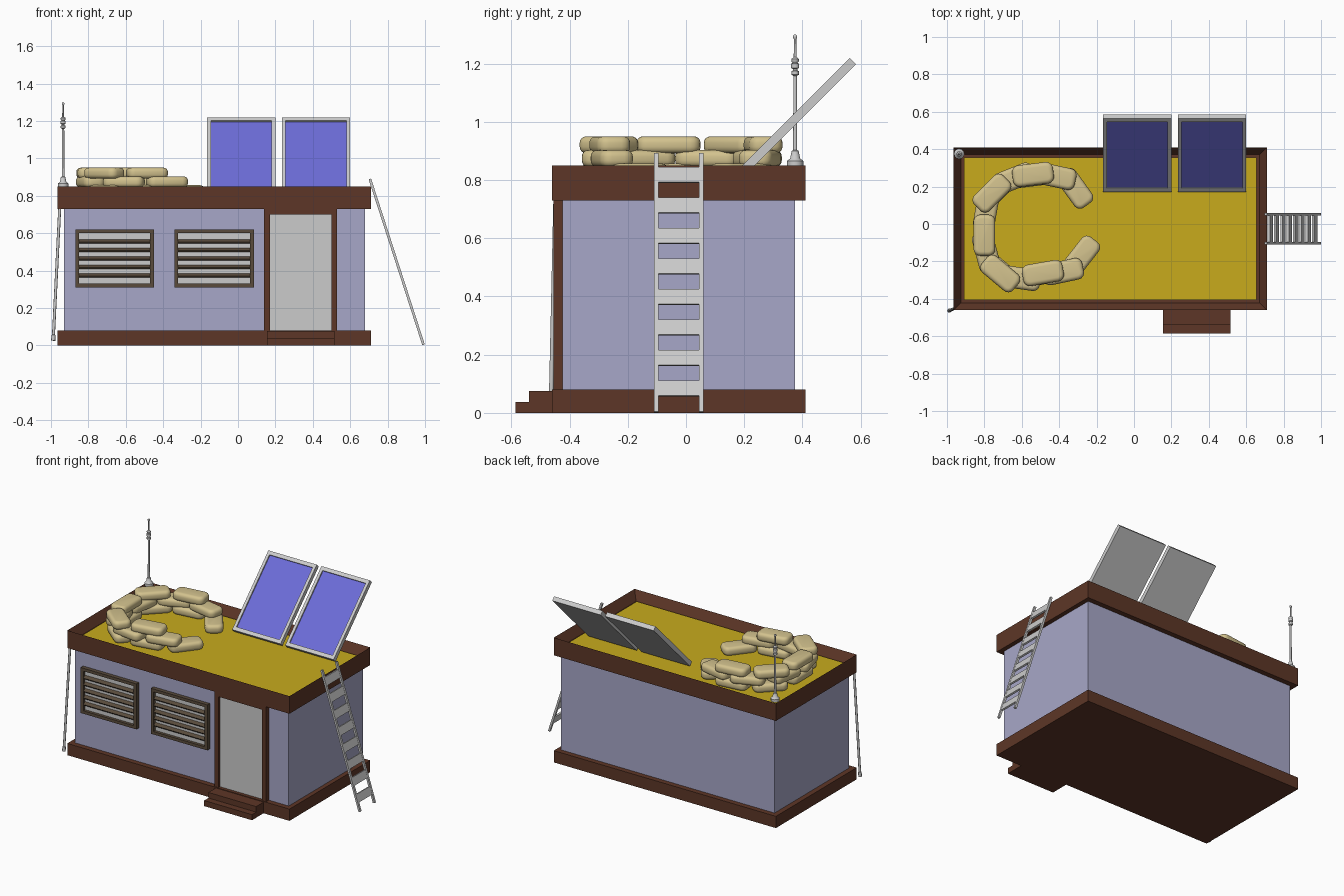
import bpy, bmesh, math
from mathutils import Vector, Matrix

if "Cube" in bpy.data.objects:
    bpy.data.objects.remove(bpy.data.objects["Cube"])


def material(name, *rgb):
    m = bpy.data.materials.new(name)
    m.diffuse_color = (*rgb, 1)
    m.use_nodes = True
    m.node_tree.nodes["Principled BSDF"].inputs["Base Color"].default_value = m.diffuse_color
    return m


WALL = material("wall_paint", .39, .39, .58)
BROWN = material("brown_trim", .11, .037, .02)
YELLOW = material("roof_yellow", .58, .41, .012)
BLUE = material("solar_blue", .15, .15, .69)
SAND = material("sand_cloth", .65, .54, .27)
FRAME = material("window_brown", .10, .07, .045)


def finish(name, bm, mat=None, smooth=False):
    bmesh.ops.recalc_face_normals(bm, faces=bm.faces)
    me = bpy.data.meshes.new(name)
    bm.to_mesh(me)
    bm.free()
    ob = bpy.data.objects.new(name, me)
    bpy.context.collection.objects.link(ob)
    if mat:
        me.materials.append(mat)
    if smooth:
        bpy.ops.object.select_all(action='DESELECT')
        ob.select_set(True)
        bpy.context.view_layer.objects.active = ob
        bpy.ops.object.shade_smooth_by_angle(angle=math.radians(45))
    return ob


def add_box(bm, x, y, z, m=Matrix()):
    """Add a box given (min, max) per axis, then transformed by m."""
    c = Vector((sum(x) / 2, sum(y) / 2, sum(z) / 2))
    s = Matrix.Diagonal((x[1] - x[0], y[1] - y[0], z[1] - z[0], 1))
    return bmesh.ops.create_cube(bm, size=1, matrix=m @ Matrix.Translation(c) @ s)


def box(name, x, y, z, mat=None):
    bm = bmesh.new()
    add_box(bm, x, y, z)
    return finish(name, bm, mat)


def lathe(name, profile, base, axis=(0, 0, 1), sides=12):
    """Revolve (radius, height) points about an axis through base."""
    bm = bmesh.new()
    rot = Vector((0, 0, 1)).rotation_difference(Vector(axis)).to_matrix()
    rings = []
    for r, h in profile:
        rings.append([bm.verts.new(Vector(base) + rot @ Vector(
            (r * math.cos(k * math.tau / sides), r * math.sin(k * math.tau / sides), h)))
            for k in range(sides)])
    for a, b in zip(rings, rings[1:]):
        for k in range(sides):
            j = (k + 1) % sides
            bm.faces.new((a[k], a[j], b[j], b[k]))
    bm.faces.new(rings[0])
    bm.faces.new(rings[-1])
    return finish(name, bm, None, True)


# Building body and base
box("base_slab", (-.965, .71), (-.46, .41), (0, .08), BROWN)
box("walls", (-.93, .68), (-.425, .375), (.08, .75), WALL)

# Roof parapet: a slab whose top is inset and pushed down
bm = bmesh.new()
add_box(bm, (-.965, .71), (-.46, .41), (.73, .85))
bm.normal_update()
top = max(bm.faces, key=lambda f: f.calc_center_median().z)
bmesh.ops.inset_individual(bm, faces=[top], thickness=.055)
bmesh.ops.translate(bm, verts=top.verts, vec=(0, 0, -.06))
finish("roof_parapet", bm, BROWN)
box("roof_floor", (-.91, .655), (-.405, .355), (.78, .80), YELLOW)

# Door with frame and steps
box("door", (.165, .505), (-.437, -.42), (.08, .705))
bm = bmesh.new()
for x, z in [((.14, .17), (.08, .73)), ((.50, .53), (.08, .73)), ((.17, .50), (.70, .73))]:
    add_box(bm, x, (-.455, -.42), z)
finish("door_frame", bm, BROWN)
box("upper_step", (.155, .515), (-.54, -.455), (0, .076), BROWN)
box("lower_step", (.155, .515), (-.585, -.535), (0, .038), BROWN)

# Louvred windows
for side, x0, x1 in (("left", -.87, -.45), ("right", -.34, .085)):
    box(side + "_window_pane", (x0 + .01, x1 - .01), (-.432, -.42), (.32, .61))
    bm = bmesh.new()
    for x, z in [((x0, x0 + .02), (.31, .62)), ((x1 - .02, x1), (.31, .62)),
                 ((x0 + .02, x1 - .02), (.31, .33)), ((x0 + .02, x1 - .02), (.60, .62))]:
        add_box(bm, x, (-.452, -.42), z)
    for k in range(5):
        m = Matrix.Translation((0, -.438, .33 + .27 * (k + 1) / 6)) @ Matrix.Rotation(math.radians(35), 4, 'X')
        add_box(bm, (x0 + .02, x1 - .02), (-.012, .012), (-.005, .005), m)
    finish(side + "_window_louvres", bm, FRAME)

# Ladder leaning on the right side, flat rungs lying in the ladder plane
foot, head = Vector((.992, 0, .003)), Vector((.705, 0, .89))
d = head - foot
tilt = Matrix.Translation(foot) @ Matrix.Rotation(math.atan2(d.x, d.z), 4, 'Y')
bm = bmesh.new()
for y in (-.11, .045):
    add_box(bm, (-.007, .007), (y, y + .015), (0, d.length), tilt)
for k in range(8):
    h = (.08 + .1049 * k) * d.length / d.z
    add_box(bm, (-.006, .006), (-.096, .046), (h - .027, h + .027), tilt)
finish("ladder", bm)

# Tilted solar panels: recessed blue face in a grey tray
slope = Matrix.Translation((0, .172, .828)) @ Matrix.Rotation(math.radians(45), 4, 'X')
for side, x0 in (("left", -.165), ("right", .235)):
    x1, L = x0 + .365, .553
    bm = bmesh.new()
    add_box(bm, (x0, x1), (0, L), (-.03, -.015), slope)
    for x, y in [((x0, x0 + .02), (0, L)), ((x1 - .02, x1), (0, L)),
                 ((x0 + .02, x1 - .02), (0, .025)), ((x0 + .02, x1 - .02), (L - .025, L))]:
        add_box(bm, x, y, (-.015, 0), slope)
    finish(side + "_solar_frame", bm)
    bm = bmesh.new()
    add_box(bm, (x0 + .02, x1 - .02), (.025, L - .025), (-.015, -.009), slope)
    finish(side + "_solar_cells", bm, BLUE)

# Antenna on the back left corner
lathe("antenna", [(.028, 0), (.028, .018), (.017, .026), (.012, .052), (.007, .055),
                  (.006, .31), (.013, .314), (.013, .326), (.008, .328), (.008, .334),
                  (.014, .337), (.014, .352), (.008, .354), (.013, .360), (.013, .368),
                  (.005, .374), (.004, .436), (.007, .440), (.007, .448), (.003, .452)],
      (-.935, .375, .848))

# Drain pipe on the front left corner
p0, p1 = Vector((-.988, -.464, .025)), Vector((-.953, -.448, .74))
lathe("drain_pipe", [(.011, 0), (.011, .03), (.008, .032), (.008, (p1 - p0).length)], p0, p1 - p0, 10)


# Sandbags: rounded pillows stacked in three staggered layers
def sandbag(name, x, y, z, angle, pitch=0):
    bm = bmesh.new()
    add_box(bm, (-.11, .11), (-.058, .058), (-.029, .029))
    upright = [e for e in bm.edges if abs(e.verts[0].co.z - e.verts[1].co.z) > .01]
    bmesh.ops.bevel(bm, geom=upright, offset=.036, segments=4, profile=.5, affect='EDGES')
    rim = [e for e in bm.edges if abs(e.verts[0].co.z - e.verts[1].co.z) < .001]
    bmesh.ops.bevel(bm, geom=rim, offset=.022, segments=4, profile=.5, affect='EDGES')
    ob = finish(name, bm, SAND, True)
    ob.rotation_euler = (0, math.radians(pitch), math.radians(angle))
    ob.location = (x, y, z)


layers = [
    (.828, [(-.54, .26, 7), (-.75, .17, 45), (-.80, -.06, 90), (-.71, -.26, -40),
            (-.49, -.265, 10), (-.28, -.17, 52), (-.315, .19, -54)]),
    (.874, [(-.42, .255, -12), (-.64, .245, 22), (-.79, .075, 80), (-.79, -.15, 105),
            (-.61, -.29, -8), (-.38, -.255, 12)]),
    (.921, [(-.54, .265, 7), (-.76, .165, 45), (-.80, -.06, 90),
            (-.715, -.265, -40), (-.487, -.262, 10)]),
]
for n, (z, bags) in enumerate(layers):
    for k, (x, y, a) in enumerate(bags):
        sandbag(f"sandbag_{n + 1}_{k + 1}", x, y, z, a)
